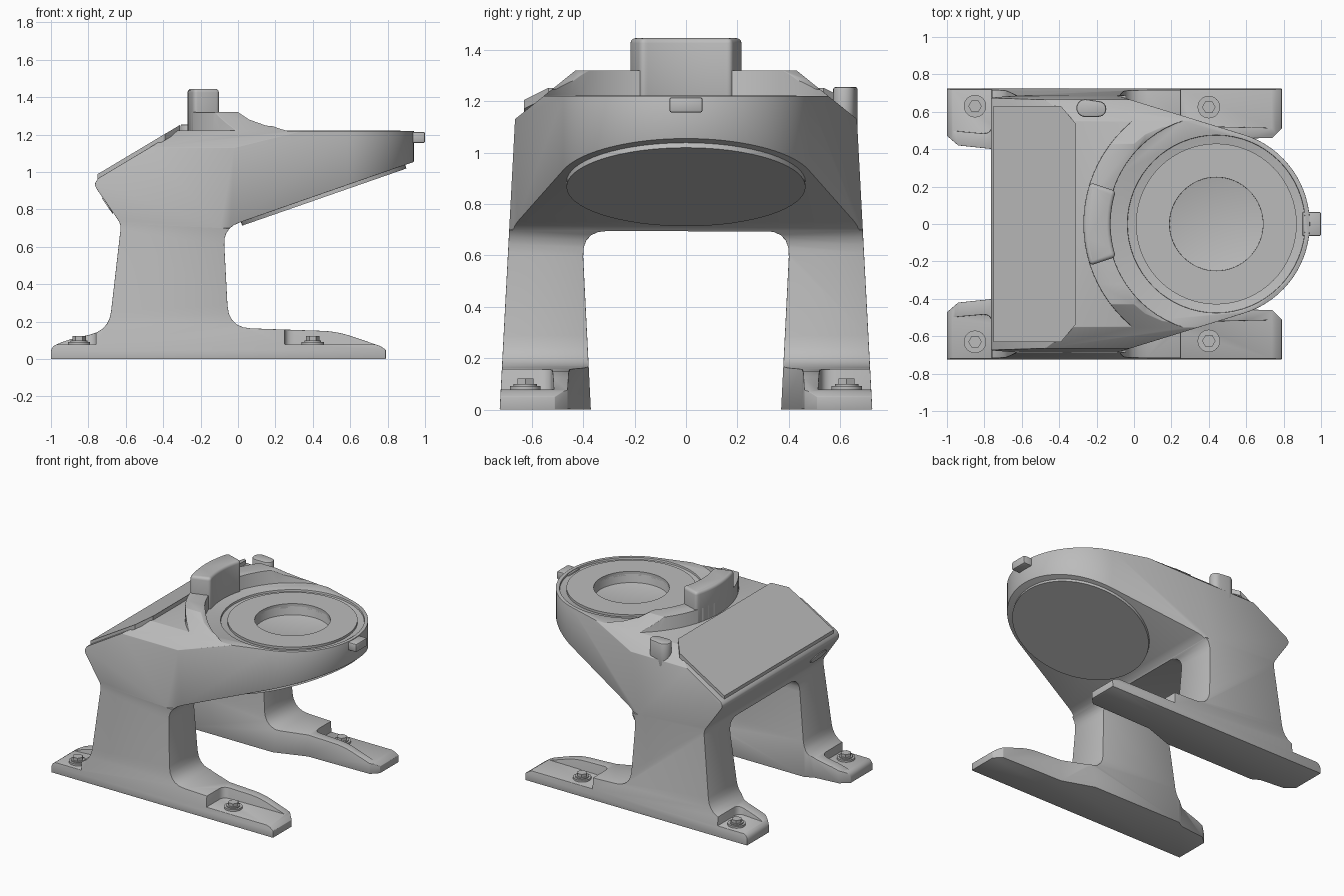
import bpy, bmesh, math
from mathutils import Vector, Matrix

cube = bpy.data.objects.get("Cube")
if cube:
    bpy.data.objects.remove(cube, do_unlink=True)

GREY = (0.5, 0.5, 0.5, 1)
mat = bpy.data.materials.new("plain grey")
mat.use_nodes = True
mat.diffuse_color = GREY
for node in mat.node_tree.nodes:
    if node.type == "BSDF_PRINCIPLED":
        node.inputs["Base Color"].default_value = GREY

DISC_X = 0.44   # centre of the round head


def finish(name, bm):
    bmesh.ops.recalc_face_normals(bm, faces=bm.faces[:])
    mesh = bpy.data.meshes.new(name)
    bm.to_mesh(mesh)
    bm.free()
    mesh.materials.append(mat)
    ob = bpy.data.objects.new(name, mesh)
    bpy.context.scene.collection.objects.link(ob)
    return ob


def rounded(points, steps=5):
    """Fillet each corner that carries a third value."""
    out = []
    for i, p in enumerate(points):
        c = Vector(p[:2])
        if len(p) < 3:
            out.append(c)
            continue
        a = Vector(points[i - 1][:2]) - c
        b = Vector(points[(i + 1) % len(points)][:2]) - c
        start = c + a.normalized() * min(p[2], a.length * 0.45)
        end = c + b.normalized() * min(p[2], b.length * 0.45)
        for k in range(steps + 1):
            t = k / steps
            out.append(start * (1 - t) ** 2 + c * 2 * t * (1 - t) + end * t * t)
    return out


def prism(name, points, axis, lo, hi):
    """Extrude a closed outline along one axis."""
    place = {"x": lambda u, v: (lo, u, v),
             "y": lambda u, v: (u, lo, v),
             "z": lambda u, v: (u, v, lo)}[axis]
    move = Vector([hi - lo if axis == k else 0 for k in "xyz"])
    bm = bmesh.new()
    face = bm.faces.new([bm.verts.new(place(u, v)) for u, v in points])
    geom = bmesh.ops.extrude_face_region(bm, geom=[face])["geom"]
    bmesh.ops.translate(bm, vec=move,
                        verts=[g for g in geom if isinstance(g, bmesh.types.BMVert)])
    return finish(name, bm)


def arc(r, a0, a1, n, cx=DISC_X, cy=0):
    return [(cx + r * math.cos(math.radians(a0 + (a1 - a0) * k / n)),
             cy + r * math.sin(math.radians(a0 + (a1 - a0) * k / n)))
            for k in range(n + 1)]


def disc(name, r, lo, hi, cx=DISC_X, cy=0, n=64):
    return prism(name, arc(r, 0, 360, n, cx, cy)[:-1], "z", lo, hi)


def sector(r0, r1, a0, a1, n):
    return arc(r0, a0, a1, n) + arc(r1, a1, a0, n)


def bake(ob):
    bpy.context.view_layer.update()
    graph = bpy.context.evaluated_depsgraph_get()
    mesh = bpy.data.meshes.new_from_object(ob.evaluated_get(graph))
    ob.modifiers.clear()
    ob.data = mesh


def combine(ob, tool, operation="DIFFERENCE"):
    mod = ob.modifiers.new("combine", "BOOLEAN")
    mod.operation, mod.solver, mod.object = operation, "EXACT", tool
    bake(ob)
    bpy.data.objects.remove(tool, do_unlink=True)


def soften(ob, width, segments=2):
    bm = bmesh.new()
    bm.from_mesh(ob.data)
    bmesh.ops.remove_doubles(bm, verts=bm.verts[:], dist=0.002)
    bmesh.ops.dissolve_degenerate(bm, dist=0.001, edges=bm.edges[:])
    bm.to_mesh(ob.data)
    bm.free()
    mod = ob.modifiers.new("soft edges", "BEVEL")
    mod.width, mod.segments = width, segments
    mod.limit_method, mod.angle_limit = "ANGLE", math.radians(35)
    mod.use_clamp_overlap = True
    bake(ob)


# Body: side profile with feet, legs, sloped back and overhanging head
side = rounded([(-1, 0), (-1, 0.065, 0.03), (-0.92, 0.1, 0.04), (-0.69, 0.155, 0.1),
                (-0.625, 0.72, 0.03), (-0.77, 0.93, 0.03), (-0.75, 0.965),
                (-0.31, 1.228), (-0.29, 1.32), (0, 1.32), (0.06, 1.28),
                (0.15, 1.248), (0.3, 1.235), (1, 1.235), (1, 1.075),
                (-0.078, 0.7, 0.09), (-0.05, 0.168, 0.12), (0.53, 0.148, 0.08),
                (0.76, 0.07), (0.79, 0.05), (0.79, 0)])
body = prism("body", side, "y", -0.8, 0.8)

# Drafted walls, chamfered shoulders and the arch between the legs
half = [(0.365, -0.1), (0.73, -0.1), (0.665, 1.13), (0.33, 1.4)]
arch = (0.405, 0.695, 0.1)
section = rounded(half + [(-y, z) for y, z in reversed(half)]
                  + [(-arch[0],) + arch[1:], arch])
combine(body, prism("section_tool", section, "x", -1.2, 1.2), "INTERSECT")

# Plan of the head: sides converge onto a round nose
nose = ([(-0.14, 0.702)] + arc(0.5, 73, -73, 40)
        + [(-0.14, -0.702), (-0.14, -1), (1.2, -1), (1.2, 1), (-0.14, 1)])
combine(body, prism("nose_tool", nose, "z", 0.7, 1.6))

# Lower deck behind the raised crescent, then the round seat and recesses
combine(body, prism("deck_tool", sector(0.71, 1.6, 90, 270, 40), "z", 1.222, 1.6))
combine(body, disc("seat_tool", 0.58, 1.22, 1.6))
combine(body, disc("groove_tool", 0.475, 1.205, 1.6))
combine(body, disc("hole_tool", 0.25, 1.14, 1.6))

# Foot shapes: narrowed inner edges and open pockets for the bolts
front_trim = [(0.02, 0.3), (0.02, 0.37), (0.25, 0.45), (0.74, 0.46),
              (0.8, 0.52), (0.9, 0.52), (0.9, 0.3)]
back_trim = [(-1.1, 0.3), (-1.1, 0.48), (-1.01, 0.48), (-0.94, 0.42),
             (-0.75, 0.4), (-0.68, 0.36), (-0.68, 0.3)]
front_pocket = [(0.25, 0.8), (0.25, 0.525, 0.05), (0.9, 0.51), (0.9, 0.8)]
back_pocket = [(-0.76, 0.8), (-0.76, 0.48, 0.05), (-1.1, 0.51), (-1.1, 0.8)]
for s in (1, -1):
    for outline, lo in ((front_trim, -0.1), (back_trim, -0.1),
                        (front_pocket, 0.078), (back_pocket, 0.078)):
        pts = [(x, y * s) for x, y in rounded(outline)]
        combine(body, prism("foot_tool", pts, "z", lo, 0.3))
soften(body, 0.014)

# Bolts with washers
for s, side_name in ((1, "left"), (-1, "right")):
    for x, y, end in ((0.4, 0.625, "front"), (-0.85, 0.63, "back")):
        tag = f"{end}_{side_name}"
        disc("washer_" + tag, 0.06, 0.07, 0.092, x, y * s, 32)
        disc("collar_" + tag, 0.045, 0.09, 0.1, x, y * s, 32)
        disc("bolt_" + tag, 0.036, 0.09, 0.122, x, y * s, 6)

# Top ring plate with the central opening
plate = disc("ring_plate", 0.43, 1.19, 1.222)
combine(plate, disc("plate_tool", 0.25, 1.1, 1.3))

# Round cover on the sloped underside
cover = disc("underside_cover", 0.465, -0.02, 0.04, 0, 0)
cover.matrix_world = (Matrix.Translation((0.455, 0, 0.885))
                      @ Matrix.Rotation(-math.atan(0.348), 4, "Y"))

# Raised block on the crescent, and the latch at the nose
block = prism("raised_block", sector(0.565, 0.71, 161.8, 198.2, 12), "z", 1.2, 1.445)
soften(block, 0.02, 3)
latch = prism("nose_latch", [(-0.065, 1.155), (0.065, 1.155), (0.065, 1.215),
                             (-0.065, 1.215)], "x", 0.9, 1.0)
soften(latch, 0.01)

# Button on the left shoulder
pill = arc(0.048, 90, 270, 12, -0.26, 0.62) + arc(0.042, -90, 90, 12, -0.19, 0.615)
soften(prism("shoulder_button", pill, "z", 1.08, 1.255), 0.01)

# Sloped back panel with clipped upper corners
half_panel = [(-0.75, 0.63), (-0.39, 0.63), (-0.31, 0.535)]
outline = half_panel + [(x, -y) for x, y in reversed(half_panel)]
panel = prism("back_panel", outline, "z", -0.01, 0.024)
for v in panel.data.vertices:
    v.co.z += 0.965 + (v.co.x + 0.75) * 0.597

# Oval port on the right of the undercut back
port = disc("back_port", 0.05, -0.006, 0.006, 0, 0, 32)
port.matrix_world = (Matrix.Translation((-0.695, -0.53, 0.822))
                     @ Matrix.Rotation(math.atan2(0.21, 0.145), 4, "Y")
                     @ Matrix.Diagonal((1, 1.7, 1, 1)))

# Smooth shading with sharp edges kept
bpy.ops.object.select_all(action="DESELECT")
for ob in bpy.context.scene.collection.objects:
    if ob.type == "MESH" and ob.data.materials and ob.data.materials[0] == mat:
        ob.select_set(True)
        bpy.context.view_layer.objects.active = ob
bpy.ops.object.shade_smooth_by_angle(angle=math.radians(32))
